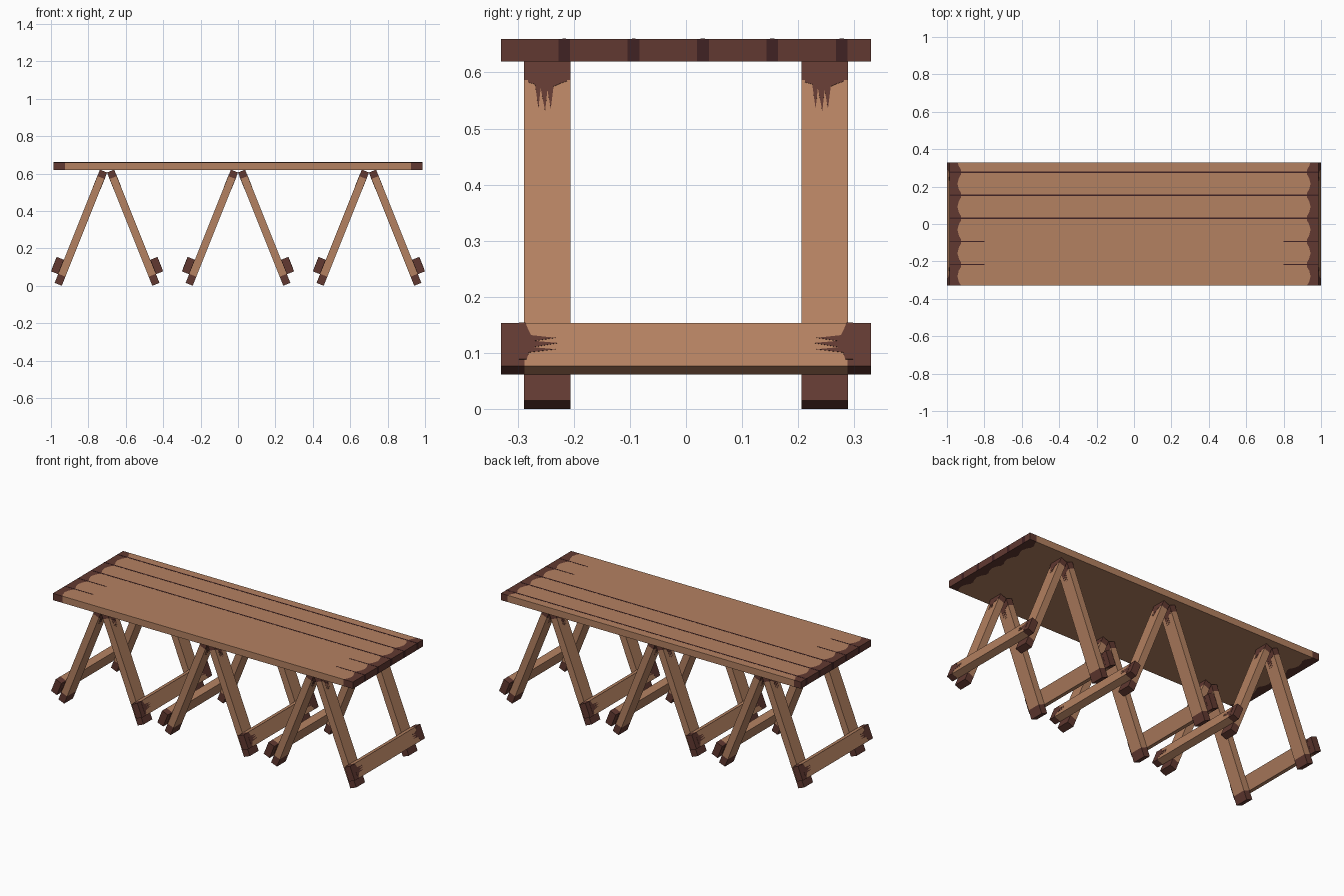
import bpy, bmesh, math
from mathutils import Matrix

if "Cube" in bpy.data.objects:
    bpy.data.objects.remove(bpy.data.objects["Cube"])


def srgb(r, g, b):
    f = lambda c: (c / 255 / 12.92) if c < 11 else ((c / 255 + 0.055) / 1.055) ** 2.4
    return (f(r), f(g), f(b), 1.0)


def material(name, col):
    m = bpy.data.materials.new(name)
    m.diffuse_color = col
    m.use_nodes = True
    m.node_tree.nodes["Principled BSDF"].inputs["Base Color"].default_value = m.diffuse_color
    return m


MATS = [material("tan wood", srgb(180, 129, 97)),
        material("charred brown", srgb(97, 57, 49)),
        material("plank gap", srgb(64, 34, 35))]


def finish(name, bm, matrix=None):
    if matrix is not None:
        bm.transform(matrix)
    bmesh.ops.recalc_face_normals(bm, faces=bm.faces)
    me = bpy.data.meshes.new(name)
    bm.to_mesh(me)
    bm.free()
    for m in MATS:
        me.materials.append(m)
    ob = bpy.data.objects.new(name, me)
    bpy.context.collection.objects.link(ob)
    return ob


def board(name, lo, hi, axis, cuts, matrix, mat=None):
    """Box from lo to hi; everything outside the two cuts on the axis is dark."""
    bm = bmesh.new()
    bmesh.ops.create_cube(bm, size=1)
    for v in bm.verts:
        v.co = [lo[i] + (v.co[i] + 0.5) * (hi[i] - lo[i]) for i in range(3)]
    for c in cuts:
        p, n = [0, 0, 0], [0, 0, 0]
        p[axis], n[axis] = c, 1
        bmesh.ops.bisect_plane(bm, geom=bm.verts[:] + bm.edges[:] + bm.faces[:],
                               plane_co=p, plane_no=n)
    for f in bm.faces:
        c = f.calc_center_median()[axis]
        f.material_index = mat if mat is not None else int(not cuts[0] < c < cuts[1])
    return finish(name, bm, matrix)


def stain(name, pts, x0, x1, matrix):
    """Jagged dark stain, standing just proud of both broad faces of a board."""
    bm = bmesh.new()
    f = bm.faces.new([bm.verts.new((x0, y, z)) for y, z in pts])
    r = bmesh.ops.extrude_face_region(bm, geom=[f])
    for v in r["geom"]:
        if isinstance(v, bmesh.types.BMVert):
            v.co.x = x1
    for f in bm.faces:
        f.material_index = 1
    return finish(name, bm, matrix)


# ---- tabletop with scalloped dark ends
W, D, Z0, Z1 = 0.987, 0.33, 0.62, 0.66
GAPS = [-0.217 + 0.1236 * i for i in range(5)]
GH = 0.0105
ys = {-D, D, -0.31, -0.28, -0.25, 0.31}
for g in GAPS:
    ys |= {g - GH, g + GH}
for g in GAPS[:-1]:
    ys |= {g + 0.1236 * k for k in (0.25, 0.5, 0.75)}
ys = sorted(ys)


def inner_x(y):
    return W - 0.07 + 0.027 * abs(math.sin(math.pi * (y - GAPS[0]) / 0.1236))


bm = bmesh.new()
rows = []
for y in ys:
    b = inner_x(y)
    rows.append([[bm.verts.new((x, y, z)) for x in (-W, -b, b, W)] for z in (Z0, Z1)])
for i in range(len(ys) - 1):
    a, b = rows[i], rows[i + 1]
    mid = (ys[i] + ys[i + 1]) / 2
    gap = any(abs(mid - g) < GH for g in GAPS)
    for k in (0, 1):
        for c in range(3):
            f = bm.faces.new((a[k][c], a[k][c + 1], b[k][c + 1], b[k][c]))
            f.material_index = int(c != 1)
    for c in (0, 3):
        f = bm.faces.new((a[0][c], b[0][c], b[1][c], a[1][c]))
        f.material_index = 2 if gap else 1
for r in (rows[0], rows[-1]):
    for c in range(3):
        f = bm.faces.new((r[0][c], r[0][c + 1], r[1][c + 1], r[1][c]))
        f.material_index = int(c != 1)
finish("tabletop", bm)

# thin dark seams between planks on the top face
for i, g in enumerate(GAPS):
    spans = [(-W, W)] if i >= 2 else [(-W, -0.8), (0.8, W)]
    h = 0.004 if i >= 2 else 0.003
    for s, (x0, x1) in enumerate(spans):
        board(f"plank_seam_{i}_{s}", (x0, g - h, Z1 - 0.001), (x1, g + h, Z1 + 0.0008),
              0, [], None, 2)

# ---- three A-frame trestles
A = math.atan(0.4)
T, L, HW = 0.041, 0.652, 0.0415
DRIP = [(-0.035, 0.01), (-0.035, -0.004), (-0.022, -0.008), (-0.016, -0.055), (-0.012, -0.015),
        (-0.004, -0.06), (0.0, -0.018), (0.006, -0.055), (0.011, -0.012),
        (0.024, -0.006), (0.035, -0.002), (0.035, 0.01)]
for n, cx in enumerate((-0.7, 0.0, 0.7)):
    for side, sx in (("right", 1), ("left", -1)):
        M = (Matrix.Translation((cx, 0, 0)) @ Matrix.Diagonal((sx, 1, 1, 1))
             @ Matrix.Translation((0.242, 0, 0)) @ Matrix.Rotation(-A, 4, "Y"))
        tag = f"{n}_{side}"
        for end, sy in (("front", -1), ("back", 1)):
            y = sy * 0.247
            # leg with dark foot and head
            board(f"leg_{tag}_{end}", (0, y - HW, 0), (T, y + HW, L), 2,
                  (0.052, L - 0.037), M)
            stain(f"leg_stain_{tag}_{end}",
                  [(y + u, L - 0.037 + v) for u, v in DRIP], -0.0008, T + 0.0008, M)
            # stain at the end of the stretcher
            stain(f"stretcher_stain_{tag}_{end}",
                  [(sy * (0.288 + v), 0.098 + u) for u, v in DRIP],
                  T - 0.0008, 2 * T + 0.0008, M)
        # stretcher across the outside of the legs
        board(f"stretcher_{tag}", (T, -0.33, 0.05), (2 * T, 0.33, 0.133), 1,
              (-0.288, 0.288), M)
